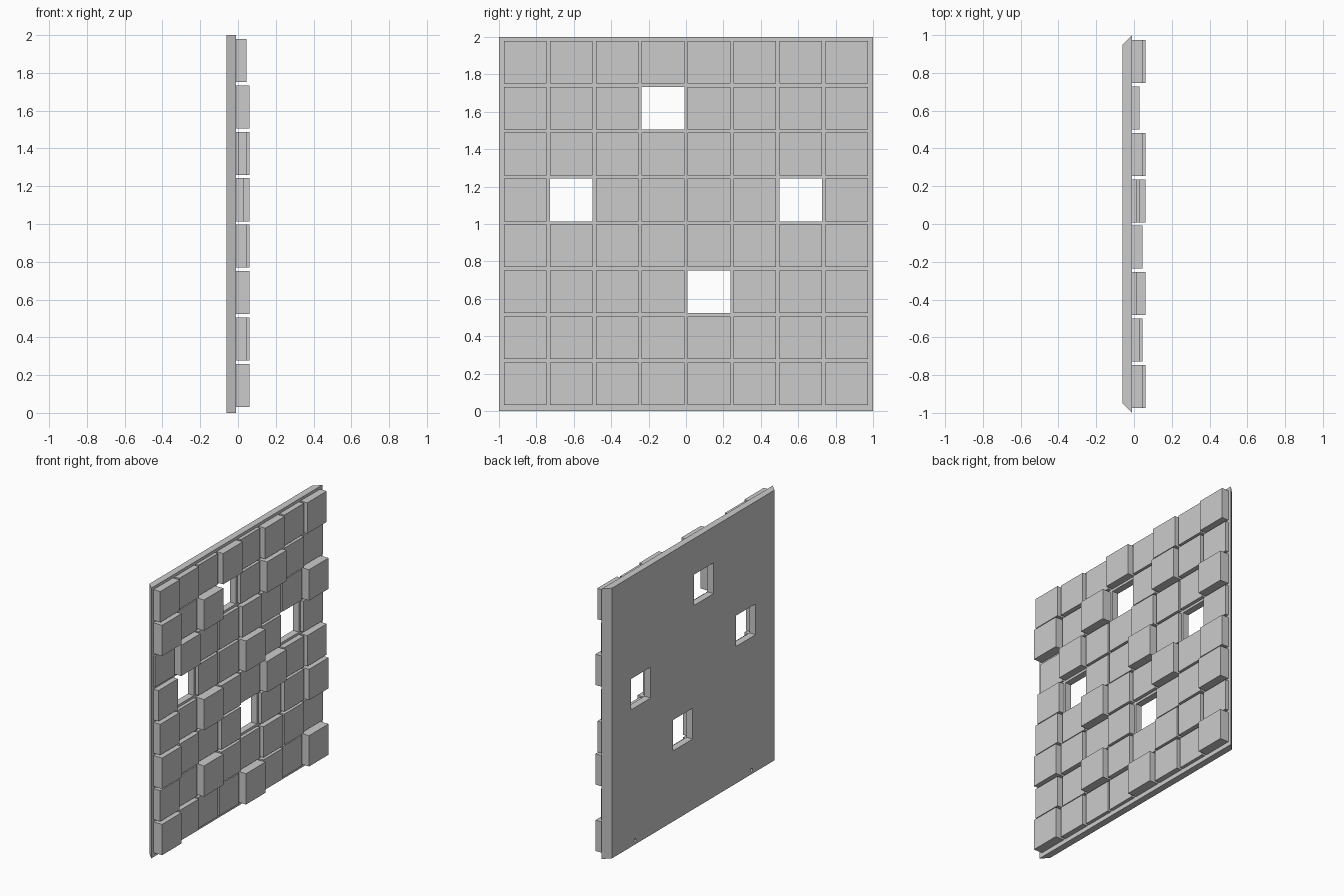
import bpy, bmesh, math
from mathutils import Matrix, Vector

cube = bpy.data.objects.get("Cube")
if cube:
    bpy.data.objects.remove(cube, do_unlink=True)

stone = bpy.data.materials.new("light_grey")
stone.use_nodes = True
grey = (0.6, 0.6, 0.6, 1)
stone.diffuse_color = grey
stone.node_tree.nodes["Principled BSDF"].inputs["Base Color"].default_value = grey

PITCH, SIZE = 0.2456, 0.228
FACE, BACK = -0.01, -0.06          # panel front and back planes in x
STEP = 0.015                       # relief height step

# Relief levels, top row first; H marks an opening
LAYOUT = ["32131323", "414H1421", "03112114", "2H1141H1",
          "31421423", "4212H124", "31421221", "42114214"]


def make_object(name, bm):
    bmesh.ops.recalc_face_normals(bm, faces=bm.faces)
    mesh = bpy.data.meshes.new(name)
    bm.to_mesh(mesh)
    bm.free()
    mesh.materials.append(stone)
    obj = bpy.data.objects.new(name, mesh)
    bpy.context.collection.objects.link(obj)
    return obj


def add_tile_box(bm, y, z, x0, x1):
    place = Matrix.Translation(((x0 + x1) / 2, y, z))
    bmesh.ops.create_cube(bm, size=1, matrix=place @ Matrix.Diagonal((x1 - x0, SIZE, SIZE, 1)))


# Backing panel with mitred side edges
bm = bmesh.new()
outline = [(BACK, -0.95), (FACE, -1), (FACE, 1), (BACK, 0.95)]
base = bm.faces.new([bm.verts.new((x, y, 0)) for x, y in outline])
top = bmesh.ops.extrude_face_region(bm, geom=[base])["geom"]
bmesh.ops.translate(bm, vec=Vector((0, 0, 2)),
                    verts=[v for v in top if isinstance(v, bmesh.types.BMVert)])
panel = make_object("backing_panel", bm)

# Raised tiles, and cutters where the panel is open
cutter_bm = bmesh.new()
for i, line in enumerate(LAYOUT):
    row = 7 - i
    for col, mark in enumerate(line):
        y = (col - 3.5) * PITCH
        z = 0.146 + row * PITCH
        if mark == "H":
            add_tile_box(cutter_bm, y, z, -0.2, 0.2)
        else:
            tile_bm = bmesh.new()
            add_tile_box(tile_bm, y, z, FACE - 0.002, max(int(mark) * STEP, 0.002))
            make_object(f"tile_row{row + 1}_column{col + 1}", tile_bm)

# Small blind peg holes low on the back
for side in (-1, 1):
    place = Matrix.Translation((BACK, side * 0.68, 0.03)) @ Matrix.Rotation(math.pi / 2, 4, "Y")
    bmesh.ops.create_cone(cutter_bm, cap_ends=True, segments=12, radius1=0.012,
                          radius2=0.012, depth=0.04, matrix=place)

cutter = make_object("opening_cutter", cutter_bm)
cutter.hide_render = True
cutter.hide_set(True)
cut = panel.modifiers.new("openings", "BOOLEAN")
cut.operation = "DIFFERENCE"
cut.solver = "EXACT"
cut.object = cutter

# Apply the openings and drop the cutter
bpy.context.view_layer.objects.active = panel
panel.select_set(True)
bpy.ops.object.modifier_apply(modifier=cut.name)
bpy.data.objects.remove(cutter, do_unlink=True)
